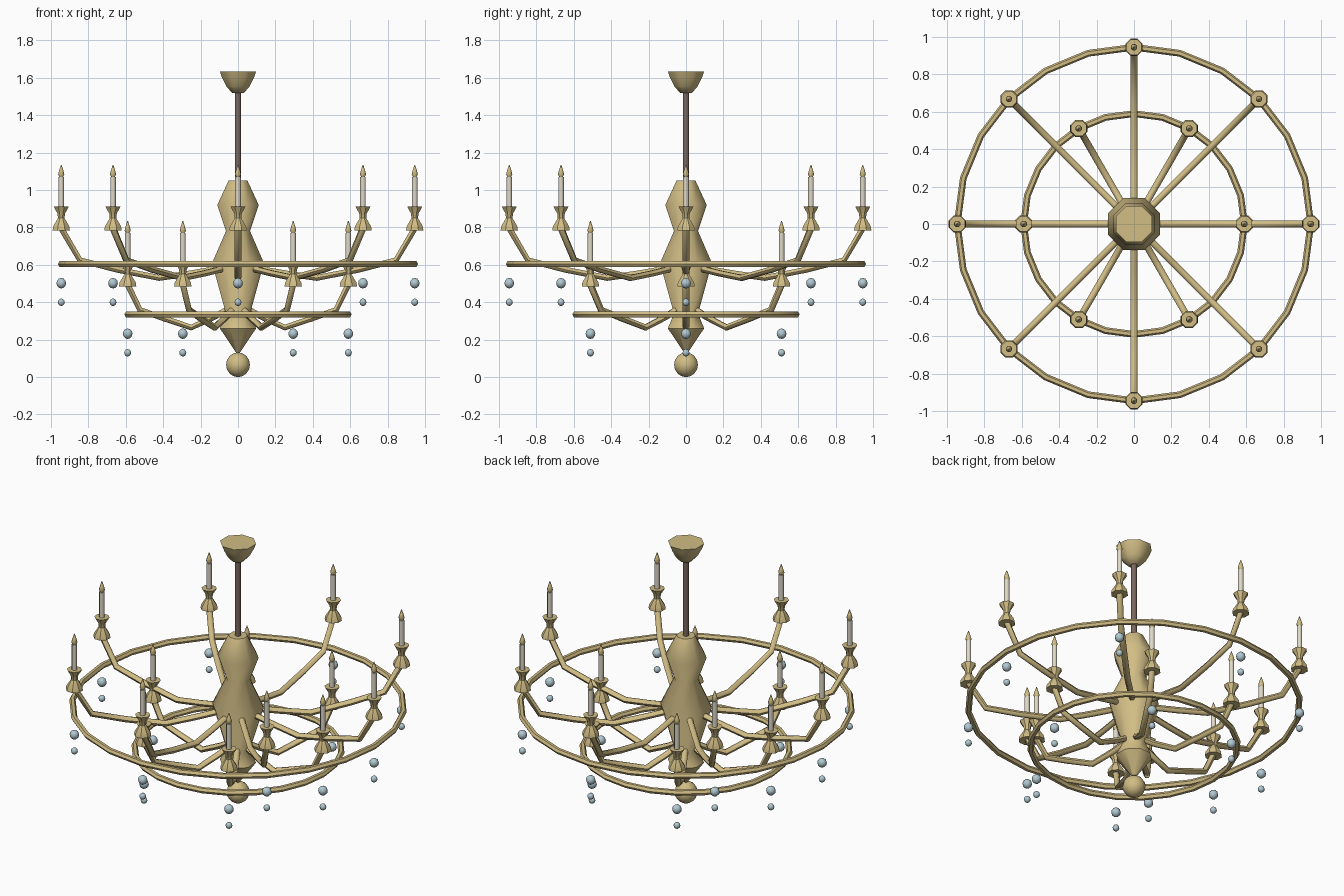
import bpy, math
from math import pi, cos, sin
from mathutils import Vector

cube = bpy.data.objects.get("Cube")
if cube:
    bpy.data.objects.remove(cube, do_unlink=True)


def material(name, rgb):
    m = bpy.data.materials.new(name)
    m.use_nodes = True
    m.diffuse_color = (*rgb, 1)
    m.node_tree.nodes["Principled BSDF"].inputs["Base Color"].default_value = (*rgb, 1)
    return m


brass = material("brass", (0.64, 0.51, 0.235))
bronze = material("dark_bronze", (0.20, 0.135, 0.115))
wax = material("candle_wax", (0.74, 0.69, 0.57))
crystal = material("pale_blue_crystal", (0.44, 0.58, 0.64))


def make_object(name, verts, faces, mat, smooth=30):
    mesh = bpy.data.meshes.new(name)
    mesh.from_pydata(verts, [], faces)
    mesh.materials.append(mat)
    ob = bpy.data.objects.new(name, mesh)
    bpy.context.collection.objects.link(ob)
    bpy.ops.object.select_all(action='DESELECT')
    ob.select_set(True)
    bpy.context.view_layer.objects.active = ob
    bpy.ops.object.shade_smooth_by_angle(angle=math.radians(smooth))
    return ob


def lathe(name, profile, sides, mat, at=(0, 0, 0), smooth=30, turn=0.5):
    """Closed solid of revolution; profile is (radius, z) from bottom to top."""
    step = 2 * pi / sides
    verts = [(at[0] + r * cos((i + turn) * step), at[1] + r * sin((i + turn) * step), at[2] + z)
             for r, z in profile for i in range(sides)]
    faces = [(j * sides + i, j * sides + (i + 1) % sides,
              (j + 1) * sides + (i + 1) % sides, (j + 1) * sides + i)
             for j in range(len(profile) - 1) for i in range(sides)]
    faces += [tuple(reversed(range(sides))),
              tuple(range(len(verts) - sides, len(verts)))]
    return make_object(name, verts, faces, mat, smooth)


def ball(name, radius, at, mat, sides, rings):
    profile = [(max(0.001, radius * sin(pi * k / rings)), -radius * cos(pi * k / rings))
               for k in range(rings + 1)]
    return lathe(name, profile, sides, mat, at, 60)


def arm(name, path, angle, radius, sides=6):
    """Tube along a bent path of (distance, z) turned about the centre."""
    out = Vector((cos(angle), sin(angle), 0))
    side = Vector((-sin(angle), cos(angle), 0))
    pts = [out * r + Vector((0, 0, z)) for r, z in path]
    verts = []
    for k, p in enumerate(pts):
        t = (pts[min(k + 1, len(pts) - 1)] - pts[max(k - 1, 0)]).normalized()
        up = t.cross(side)
        verts += [p + radius * (side * cos(2 * pi * i / sides) + up * sin(2 * pi * i / sides))
                  for i in range(sides)]
    faces = [(j * sides + i, j * sides + (i + 1) % sides,
              (j + 1) * sides + (i + 1) % sides, (j + 1) * sides + i)
             for j in range(len(pts) - 1) for i in range(sides)]
    faces += [tuple(reversed(range(sides))),
              tuple(range(len(verts) - sides, len(verts)))]
    ob = make_object(name, verts, faces, brass, 60)
    ob.data.flip_normals()
    return ob


def ring(name, radius, z):
    bpy.ops.mesh.primitive_torus_add(major_radius=radius, minor_radius=0.018,
                                     major_segments=24, minor_segments=6, location=(0, 0, z))
    ob = bpy.context.object
    ob.name = name
    ob.data.materials.append(brass)
    bpy.ops.object.shade_smooth_by_angle(angle=math.radians(30))


# Central column, ball finial, rod and ceiling canopy
lathe("central_column", [(0.01, 0.13), (0.105, 0.26), (0.07, 0.34), (0.15, 0.61),
                         (0.07, 0.78), (0.12, 0.92), (0.055, 1.05)], 8, brass, smooth=50)
ball("bottom_finial", 0.066, (0, 0, 0.066), brass, 12, 8)
lathe("hanging_rod", [(0.018, 1.0), (0.018, 1.55)], 8, bronze, smooth=50)
lathe("ceiling_canopy", [(0.035, 1.52), (0.068, 1.555), (0.092, 1.6), (0.105, 1.633)],
      8, brass, smooth=50)

# Candle holder, candle and flame profiles, measured from the holder's foot
holder = [(0.05, 0), (0.047, 0.02), (0.019, 0.065), (0.022, 0.09), (0.044, 0.127)]
candle = [(0.016, 0.08), (0.016, 0.285)]
flame = [(0.007, 0.28), (0.018, 0.298), (0.012, 0.32), (0.002, 0.35)]

# Two tiers: name, arm count, radius, ring height, foot height, arm path
tiers = [
    ("upper", 8, 0.945, 0.605, 0.785,
     [(0.08, 0.585), (0.25, 0.555), (0.42, 0.53), (0.65, 0.575), (0.845, 0.625), (0.945, 0.795)]),
    ("lower", 6, 0.59, 0.335, 0.485,
     [(0.06, 0.36), (0.13, 0.32), (0.25, 0.265), (0.4, 0.315), (0.525, 0.36), (0.59, 0.495)]),
]
for tier, count, radius, ring_z, foot_z, path in tiers:
    ring(tier + "_ring", radius, ring_z)
    for k in range(count):
        a = 2 * pi * k / count
        x, y = radius * cos(a), radius * sin(a)
        tag = f"_{tier}_{k + 1}"
        foot = (x, y, foot_z)
        arm("arm" + tag, path, a, 0.018)
        lathe("candle_holder" + tag, holder, 8, brass, foot)
        lathe("candle" + tag, candle, 8, wax, foot, 50)
        lathe("flame" + tag, flame, 8, brass, foot, 50)
        # Two free-hanging crystal drops below each arm
        ball("large_crystal" + tag, 0.028, (x, y, ring_z - 0.103), crystal, 8, 6)
        ball("small_crystal" + tag, 0.02, (x, y, ring_z - 0.205), crystal, 8, 6)
